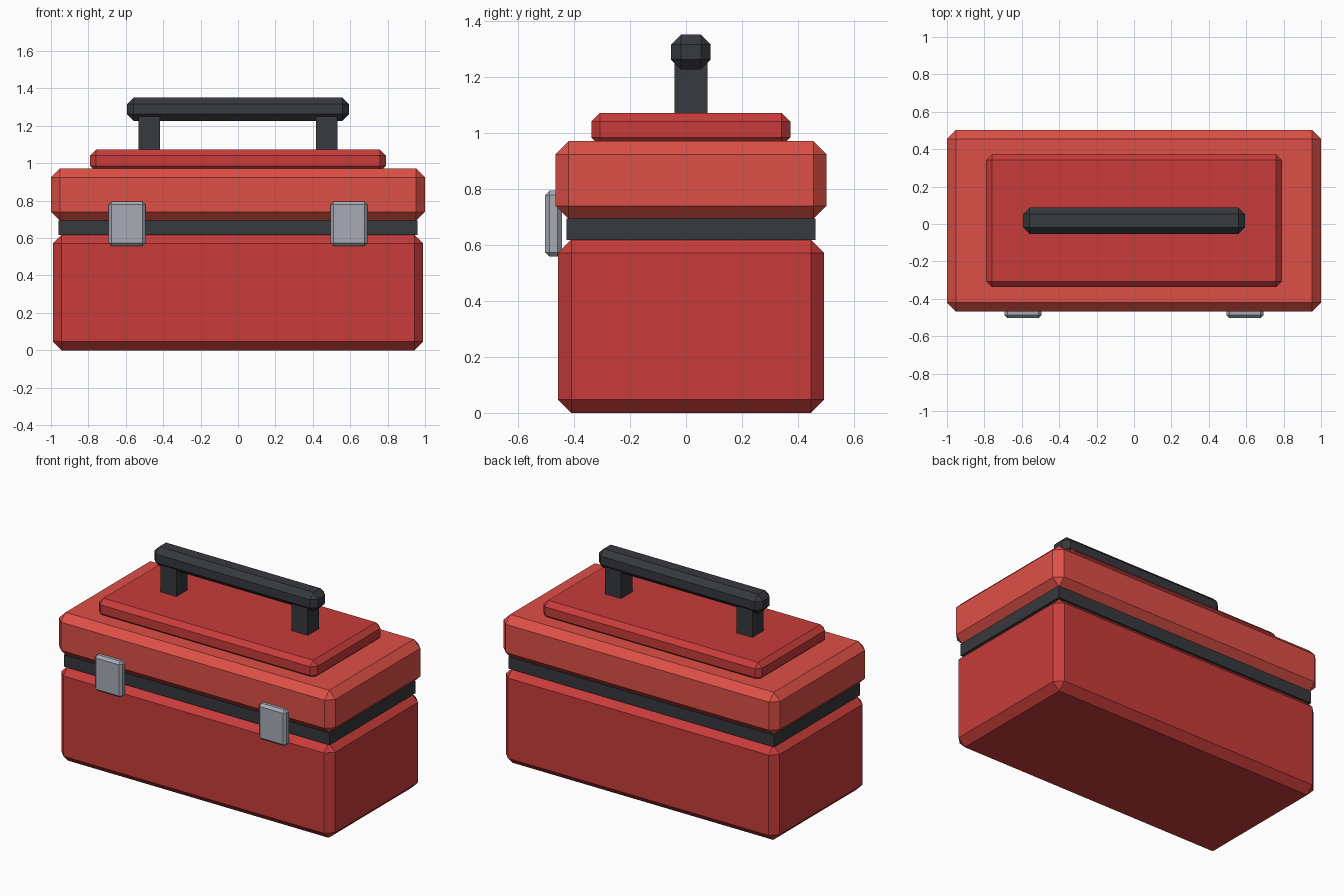
import bpy, bmesh

if "Cube" in bpy.data.objects:
    bpy.data.objects.remove(bpy.data.objects["Cube"])


def material(name, rgb):
    m = bpy.data.materials.new(name)
    m.diffuse_color = (*rgb, 1)
    m.use_nodes = True
    m.node_tree.nodes["Principled BSDF"].inputs["Base Color"].default_value = m.diffuse_color
    return m


RED = material("body_red", (0.58, 0.046, 0.043))
LIGHT_RED = material("lid_red", (0.73, 0.08, 0.063))
DARK = material("dark_plastic", (0.038, 0.041, 0.047))
STEEL = material("latch_steel", (0.39, 0.41, 0.46))


def box(name, x, y, z, mat, bevel=0.0):
    """Box spanning the (min, max) ranges, with one flat chamfer on every edge."""
    bm = bmesh.new()
    bmesh.ops.create_cube(bm, size=1)
    for v in bm.verts:
        v.co = [(a + b) / 2 + c * (b - a) for (a, b), c in zip((x, y, z), v.co)]
    if bevel:
        bmesh.ops.bevel(bm, geom=bm.edges[:], offset=bevel, segments=1,
                        affect='EDGES', profile=0.5)
    mesh = bpy.data.meshes.new(name)
    bm.to_mesh(mesh)
    bm.free()
    mesh.materials.append(mat)
    obj = bpy.data.objects.new(name, mesh)
    bpy.context.collection.objects.link(obj)
    return obj


# Case: lower body, recessed seam, lid and raised top panel
box("body", (-0.99, 0.99), (-0.457, 0.493), (0, 0.619), RED, 0.047)
box("seam_band", (-0.96, 0.96), (-0.427, 0.462), (0.617, 0.695), DARK)
box("lid", (-1, 1), (-0.467, 0.502), (0.693, 0.971), LIGHT_RED, 0.047)
box("top_panel", (-0.79, 0.79), (-0.338, 0.373), (0.953, 1.072), RED, 0.031)

# Handle grip
box("handle_grip", (-0.593, 0.593), (-0.053, 0.088), (1.227, 1.352), DARK, 0.035)

# Mirrored handle posts and front latches
for side, s in (("left", -1), ("right", 1)):
    box(f"handle_post_{side}", sorted((s * 0.417, s * 0.533)), (-0.041, 0.076),
        (1.05, 1.25), DARK)
    box(f"latch_{side}", sorted((s * 0.494, s * 0.692)), (-0.503, -0.444),
        (0.558, 0.794), STEEL, 0.016)
